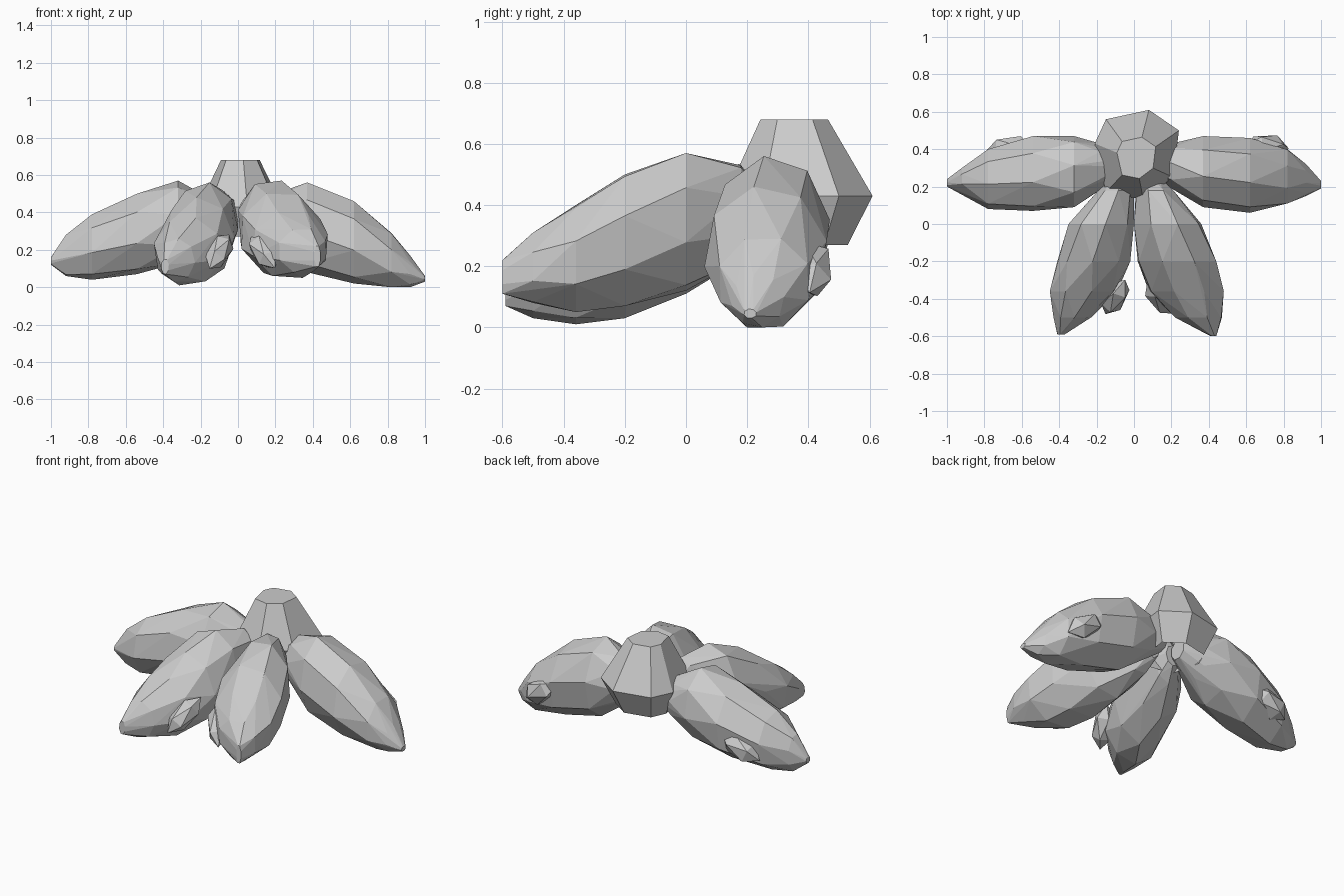
import bpy, bmesh, math, random
from mathutils import Vector

random.seed(4)
cube = bpy.data.objects.get("Cube")
if cube:
    bpy.data.objects.remove(cube)

grey = bpy.data.materials.new("plain_grey")
grey.use_nodes = True
colour = (0.6, 0.6, 0.6, 1)
grey.diffuse_color = colour
grey.node_tree.nodes["Principled BSDF"].inputs["Base Color"].default_value = colour


def finish(name, bm):
    """Turn a bmesh into a flat shaded object."""
    mesh = bpy.data.meshes.new(name)
    bm.to_mesh(mesh)
    bm.free()
    mesh.materials.append(grey)
    obj = bpy.data.objects.new(name, mesh)
    bpy.context.collection.objects.link(obj)


def hull(name, points, open_bottom=False):
    """Faceted solid wrapped round a set of points."""
    bm = bmesh.new()
    for p in points:
        bm.verts.new(p)
    result = bmesh.ops.convex_hull(bm, input=bm.verts)
    loose = {g for g in result["geom_interior"] + result["geom_unused"]
             if isinstance(g, bmesh.types.BMVert)}
    bmesh.ops.delete(bm, geom=list(loose), context="VERTS")
    bmesh.ops.dissolve_limit(bm, angle_limit=math.radians(4),
                             verts=bm.verts, edges=bm.edges)
    bmesh.ops.recalc_face_normals(bm, faces=bm.faces)
    if open_bottom:
        under = [f for f in bm.faces if f.normal.z < -0.95]
        bmesh.ops.delete(bm, geom=under, context="FACES")
    finish(name, bm)


def ring(lo, hi, bottom, top, sides=8):
    """Irregular polygon that exactly fills a box."""
    phase = random.uniform(0, math.tau)
    pts = [(math.cos(phase + math.tau * i / sides),
            math.sin(phase + math.tau * i / sides)) for i in range(sides)]
    us, vs = [p[0] for p in pts], [p[1] for p in pts]
    fit = lambda t, seq, a, b: a + (b - a) * (t - min(seq)) / (max(seq) - min(seq))
    return [(fit(u, us, lo, hi), fit(v, vs, bottom, top)) for u, v in pts]


def lobe(name, stations, along_x):
    """Long lobe through stations of (position, side min, side max, bottom, top)."""
    points = []
    for pos, *box in stations:
        for side, z in ring(*box):
            points.append((pos, side, z) if along_x else (side, pos, z))
    hull(name, points)


# Side lobes, their narrow ends tucked inside the core
lobe("left_side_lobe", [
    (0.07, 0.27, 0.38, 0.30, 0.42), (0.20, 0.19, 0.43, 0.21, 0.50),
    (0.37, 0.09, 0.47, 0.08, 0.56), (0.62, 0.06, 0.46, 0.02, 0.46),
    (0.82, 0.11, 0.40, 0.0, 0.29), (0.92, 0.15, 0.32, 0.0, 0.17),
    (1.0, 0.19, 0.23, 0.03, 0.06)], True)
lobe("right_side_lobe", [
    (-0.05, 0.27, 0.38, 0.30, 0.42), (-0.18, 0.19, 0.43, 0.22, 0.49),
    (-0.32, 0.09, 0.47, 0.13, 0.57), (-0.54, 0.07, 0.47, 0.07, 0.50),
    (-0.78, 0.08, 0.40, 0.04, 0.39), (-0.92, 0.17, 0.30, 0.06, 0.28),
    (-1.0, 0.20, 0.24, 0.12, 0.16)], True)

# Front lobes, leaning against each other at the middle
lobe("left_front_lobe", [
    (0.26, 0.03, 0.13, 0.29, 0.42), (0.18, 0.01, 0.21, 0.22, 0.53),
    (0.0, 0.0, 0.36, 0.12, 0.57), (-0.20, 0.02, 0.44, 0.07, 0.50),
    (-0.36, 0.08, 0.48, 0.05, 0.40), (-0.50, 0.22, 0.47, 0.08, 0.31),
    (-0.60, 0.41, 0.44, 0.11, 0.22)], False)
lobe("right_front_lobe", [
    (0.26, -0.12, -0.02, 0.29, 0.42), (0.18, -0.19, 0.0, 0.22, 0.52),
    (0.0, -0.35, 0.0, 0.11, 0.56), (-0.20, -0.41, -0.02, 0.03, 0.48),
    (-0.36, -0.45, -0.09, 0.01, 0.37), (-0.50, -0.43, -0.23, 0.03, 0.26),
    (-0.59, -0.41, -0.37, 0.07, 0.15)], False)

# Tapered core joining the lobes, one outline scaled at three heights
outline = [(-0.15, 0.56), (0.08, 0.61), (0.24, 0.50), (0.21, 0.25),
           (0.05, 0.13), (-0.15, 0.17), (-0.21, 0.43)]
centre = Vector((0.01, 0.34))
core = []
for scale, height in ((0.7, 0.27), (1.0, 0.43), (0.46, 0.68)):
    core += [(*(centre + (Vector(p) - centre) * scale), height) for p in outline]
hull("tapered_core", core, open_bottom=True)

# Small faceted buds set into the lobes
buds = {
    "left_front_bud": ((0.135, -0.39, 0.19), (0.10, -0.14, -0.14), 0.065),
    "right_front_bud": ((-0.10, -0.39, 0.19), (-0.08, -0.14, -0.14), 0.065),
    "left_side_bud": ((0.71, 0.41, 0.19), (0.20, -0.01, -0.13), 0.075),
    "right_side_bud": ((-0.66, 0.40, 0.20), (-0.22, -0.01, -0.10), 0.075),
}
for name, (place, direction, radius) in buds.items():
    bm = bmesh.new()
    bmesh.ops.create_icosphere(bm, subdivisions=1, radius=1)
    turn = Vector(direction).to_track_quat("Z", "Y")
    for v in bm.verts:
        v.co = turn @ Vector((v.co.x * radius, v.co.y * radius, v.co.z * 0.14)) + Vector(place)
    finish(name, bm)
